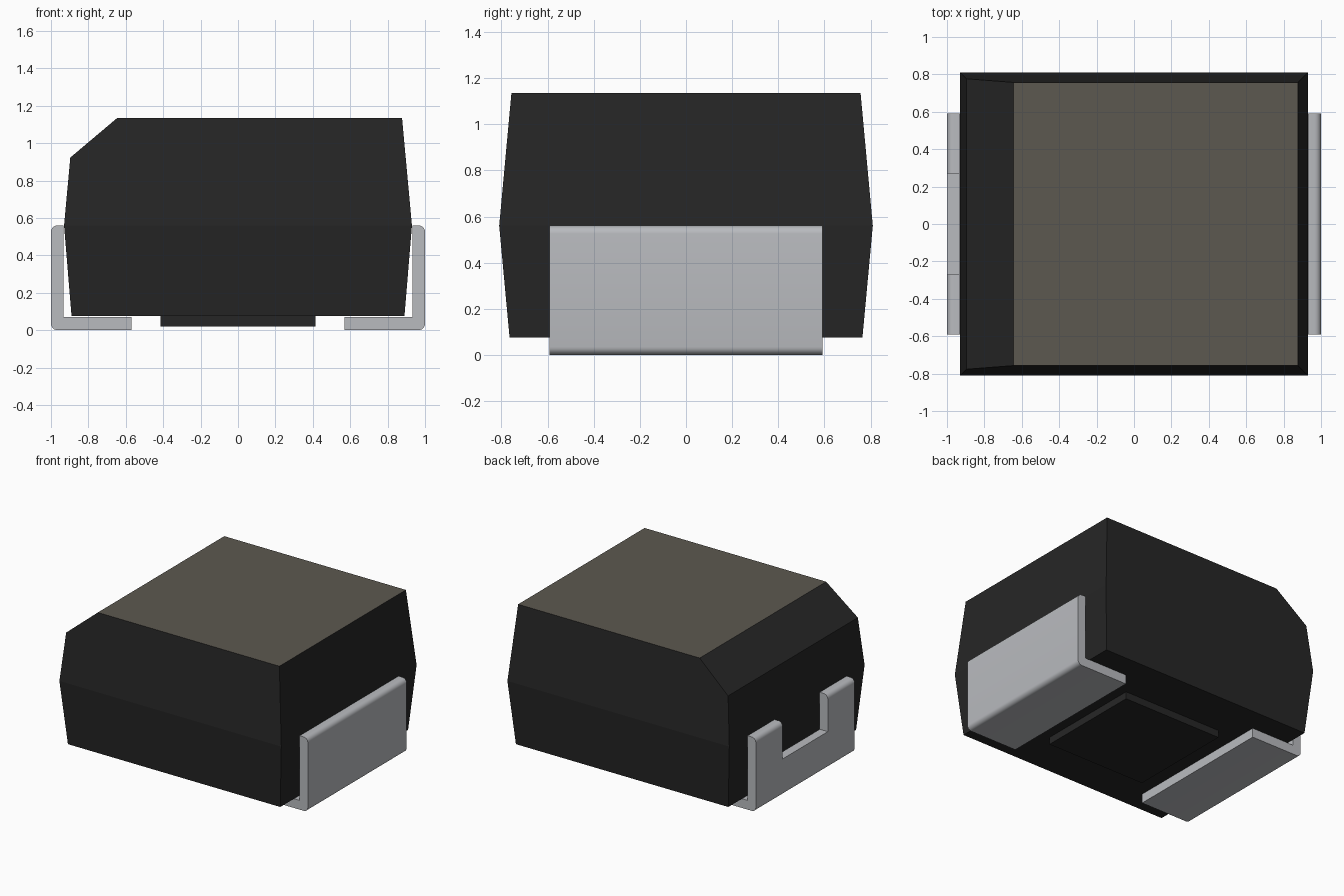
import bpy, bmesh, math
from mathutils import Vector

if "Cube" in bpy.data.objects:
    bpy.data.objects.remove(bpy.data.objects["Cube"])


def material(name, r, g, b):
    m = bpy.data.materials.new(name)
    m.diffuse_color = (*[((c / 255 + 0.055) / 1.055) ** 2.4 for c in (r, g, b)], 1)
    m.use_nodes = True
    m.node_tree.nodes["Principled BSDF"].inputs["Base Color"].default_value = m.diffuse_color
    return m


BLACK = material("black_plastic", 38, 38, 38)
BROWN = material("brown_grey_top", 92, 88, 80)
METAL = material("grey_metal", 185, 187, 191)


def make_object(name, bm, *mats):
    bmesh.ops.recalc_face_normals(bm, faces=bm.faces)
    me = bpy.data.meshes.new(name)
    bm.to_mesh(me)
    bm.free()
    ob = bpy.data.objects.new(name, me)
    bpy.context.collection.objects.link(ob)
    for m in mats:
        me.materials.append(m)
    return ob


def box(name, lo, hi, mat):
    bm = bmesh.new()
    bmesh.ops.create_cube(bm, size=1)
    for v in bm.verts:
        v.co = [(a + b) / 2 + c * (b - a) for a, b, c in zip(lo, hi, v.co)]
    return make_object(name, bm, mat)


# Moulded body: three stacked rectangles, widest at the parting line
bm = bmesh.new()
rings = []
for hx, hy, z in ((0.89, 0.765, 0.075), (0.93, 0.81, 0.56), (0.877, 0.757, 1.135)):
    rings.append([bm.verts.new((sx * hx, sy * hy, z))
                  for sx, sy in ((-1, -1), (1, -1), (1, 1), (-1, 1))])
for a, b in zip(rings, rings[1:]):
    for i in range(4):
        j = (i + 1) % 4
        bm.faces.new((a[i], a[j], b[j], b[i]))
bm.faces.new(rings[0])
bm.faces.new(rings[-1])

# Sloping cut along the upper left edge
cut = bmesh.ops.bisect_plane(bm, geom=bm.verts[:] + bm.edges[:] + bm.faces[:],
                             plane_co=Vector((-0.645, 0, 1.135)),
                             plane_no=Vector((-0.215, 0, 0.255)), clear_outer=True)
edges = [e for e in cut["geom_cut"] if isinstance(e, bmesh.types.BMEdge)]
bmesh.ops.contextual_create(bm, geom=edges)
bmesh.ops.recalc_face_normals(bm, faces=bm.faces)
for f in bm.faces:
    f.material_index = 1 if f.normal.z > 0.99 else 0
make_object("body", bm, BLACK, BROWN)

# Raised pad underneath
box("bottom_pad", (-0.415, -0.41, 0.02), (0.415, 0.41, 0.08), BLACK)


# L-shaped metal leads with rounded outer corners
def lead(name, side):
    r = 0.035
    profile = [(0.57, 0.07), (0.57, 0.0)]
    for cz, start in ((r, -90), (0.56 - r, 0)):
        for i in range(7):
            t = math.radians(start + 15 * i)
            profile.append((1 - r + r * math.cos(t), cz + r * math.sin(t)))
    profile += [(0.932, 0.56), (0.932, 0.07)]
    bm = bmesh.new()
    face = bm.faces.new([bm.verts.new((side * x, -0.592, z)) for x, z in profile])
    ext = bmesh.ops.extrude_face_region(bm, geom=[face])
    bmesh.ops.translate(bm, vec=(0, 1.184, 0),
                        verts=[v for v in ext["geom"] if isinstance(v, bmesh.types.BMVert)])
    ob = make_object(name, bm, METAL)
    bpy.ops.object.select_all(action="DESELECT")
    ob.select_set(True)
    bpy.context.view_layer.objects.active = ob
    bpy.ops.object.shade_smooth_by_angle(angle=math.radians(30))
    return ob


lead("right_lead", 1)
left = lead("left_lead", -1)

# Notch through the upright of the left lead
cutter = box("notch_cutter", (-1.1, -0.27, 0.28), (-0.8, 0.27, 0.8), METAL)
cutter.hide_render = True
cutter.display_type = "WIRE"
mod = left.modifiers.new("notch", "BOOLEAN")
mod.operation = "DIFFERENCE"
mod.solver = "EXACT"
mod.object = cutter
bpy.ops.object.modifier_apply(modifier=mod.name)
bpy.data.objects.remove(cutter)
